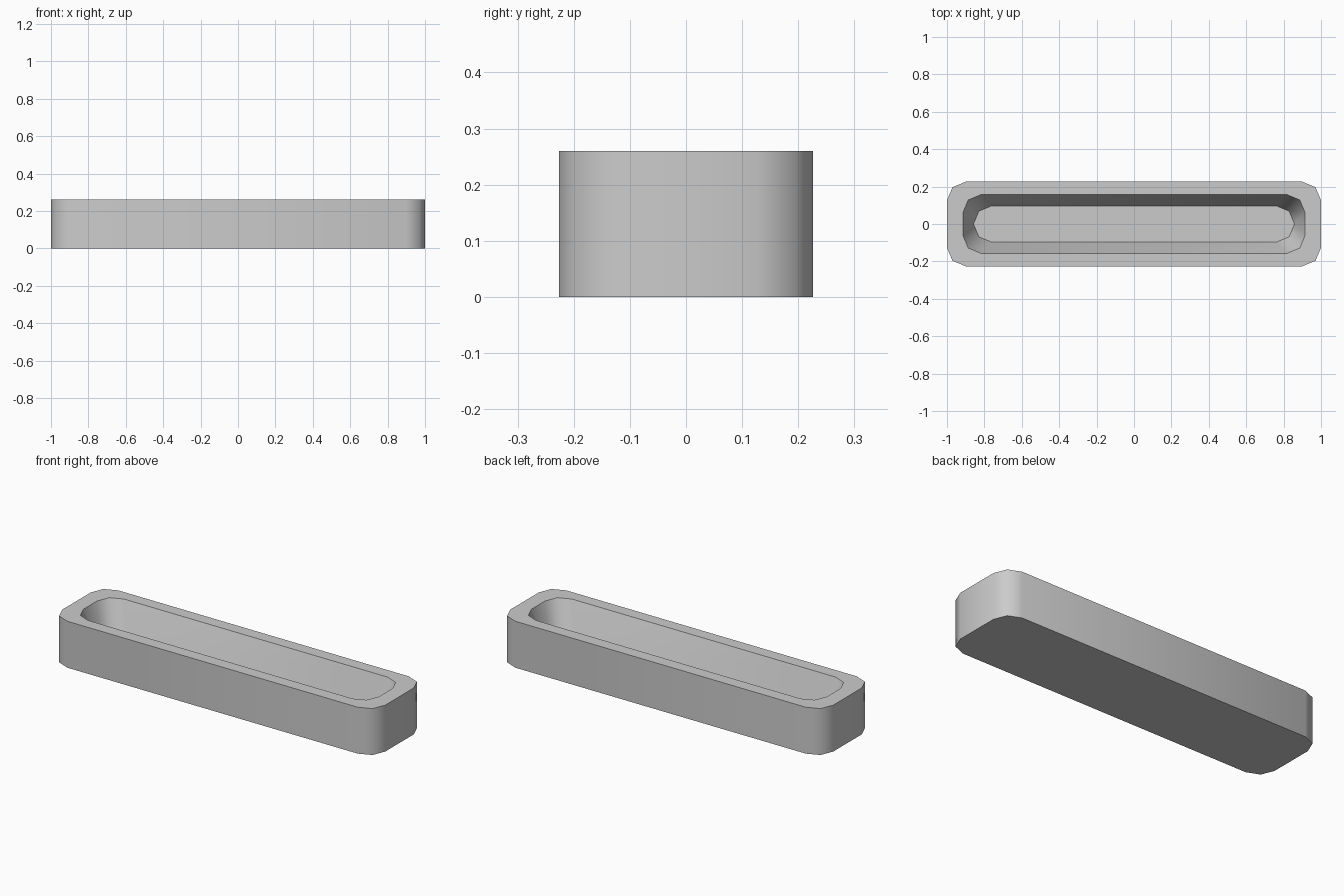
import bpy
import bmesh
from math import cos, sin, pi, radians

cube = bpy.data.objects.get("Cube")
if cube:
    bpy.data.objects.remove(cube, do_unlink=True)

HEIGHT, FLOOR_Z = 0.26, 0.065
CORNER_STEPS = 2


def rounded_outline(bm, half_x, half_y, radius, z):
    """Ring of vertices around a rectangle with rounded corners."""
    ring = []
    for quarter, (sx, sy) in enumerate([(1, 1), (-1, 1), (-1, -1), (1, -1)]):
        for step in range(CORNER_STEPS + 1):
            a = (quarter + step / CORNER_STEPS) * pi / 2
            ring.append(bm.verts.new((sx * (half_x - radius) + radius * cos(a),
                                      sy * (half_y - radius) + radius * sin(a), z)))
    return ring


# Rings run from the underside, up the outside, over the rim and into the recess
bm = bmesh.new()
rings = [
    rounded_outline(bm, 1.0, 0.226, 0.1, 0),
    rounded_outline(bm, 1.0, 0.226, 0.1, HEIGHT),
    rounded_outline(bm, 0.915, 0.157, 0.097, HEIGHT),
    rounded_outline(bm, 0.858, 0.097, 0.097, FLOOR_Z),
]
for low, high in zip(rings, rings[1:]):
    for i in range(len(low)):
        j = (i + 1) % len(low)
        bm.faces.new((low[i], low[j], high[j], high[i]))
bm.faces.new(reversed(rings[0]))
bm.faces.new(rings[-1])
bmesh.ops.remove_doubles(bm, verts=bm.verts[:], dist=0.0001)
bmesh.ops.recalc_face_normals(bm, faces=bm.faces[:])

mesh = bpy.data.meshes.new("tray")
bm.to_mesh(mesh)
bm.free()
tray = bpy.data.objects.new("tray", mesh)
bpy.context.collection.objects.link(tray)

# Plain grey finish
grey = bpy.data.materials.new("light grey")
grey.use_nodes = True
colour = (0.6, 0.6, 0.6, 1)
grey.diffuse_color = colour
grey.node_tree.nodes["Principled BSDF"].inputs["Base Color"].default_value = colour
mesh.materials.append(grey)

# Smooth corners, crisp rim and base
bpy.ops.object.select_all(action="DESELECT")
tray.select_set(True)
bpy.context.view_layer.objects.active = tray
bpy.ops.object.shade_smooth_by_angle(angle=radians(50))
